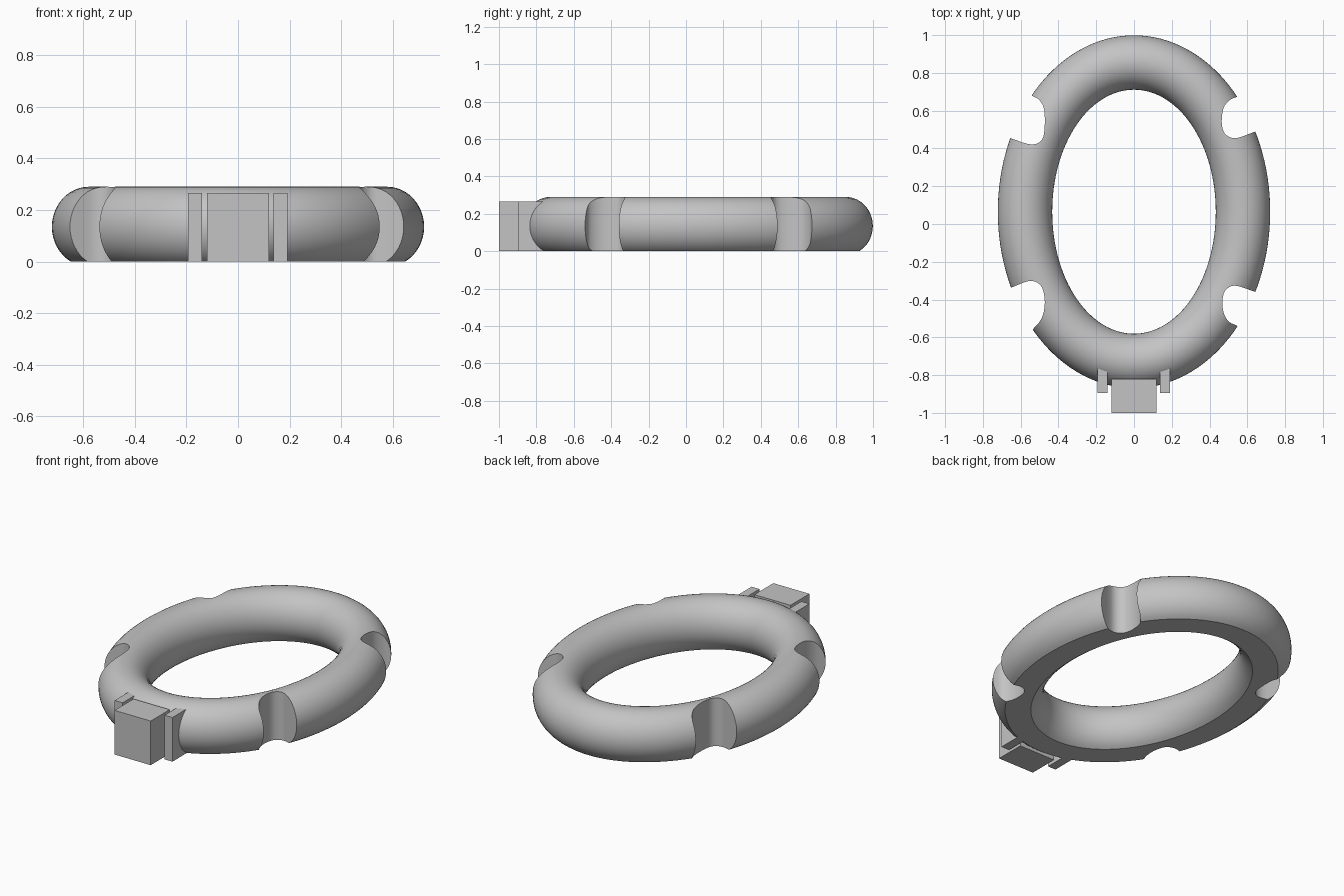
import bpy, bmesh
from math import sin, cos, radians, tau
from mathutils import Vector

if "Cube" in bpy.data.objects:
    bpy.data.objects.remove(bpy.data.objects["Cube"])

GREY = (0.55, 0.55, 0.55, 1)
grey = bpy.data.materials.new("plain grey")
grey.use_nodes = True
grey.diffuse_color = GREY
grey.node_tree.nodes["Principled BSDF"].inputs["Base Color"].default_value = GREY


def finish(name, bm):
    bmesh.ops.recalc_face_normals(bm, faces=bm.faces)
    mesh = bpy.data.meshes.new(name)
    bm.to_mesh(mesh)
    bm.free()
    mesh.materials.append(grey)
    obj = bpy.data.objects.new(name, mesh)
    bpy.context.collection.objects.link(obj)
    return obj


def activate(obj):
    bpy.ops.object.select_all(action='DESELECT')
    obj.select_set(True)
    bpy.context.view_layer.objects.active = obj


def box(name, x0, x1, y0, y1, height):
    bm = bmesh.new()
    bmesh.ops.create_cube(bm, size=1)
    for v in bm.verts:
        v.co = (x0 + (v.co.x + 0.5) * (x1 - x0),
                y0 + (v.co.y + 0.5) * (y1 - y0),
                (v.co.z + 0.5) * height)
    return finish(name, bm)


def oval_ring(segments=128, sides=40):
    """Oval tube whose round section is cut flat at the bottom."""
    section = []
    for i in range(sides + 1):
        a = radians(-60.5 + 301 * i / sides)
        section.append((0.144 * cos(a), max(0, 0.135 + 0.155 * sin(a))))
    bm = bmesh.new()
    loops = []
    for k in range(segments):
        t = tau * k / segments
        loops.append([bm.verts.new(((0.577 + r) * cos(t), 0.065 + (0.79 + r) * sin(t), z))
                      for r, z in section])
    n = len(section)
    for k in range(segments):
        a, b = loops[k], loops[(k + 1) % segments]
        for i in range(n):
            j = (i + 1) % n
            bm.faces.new((a[i], b[i], b[j], a[j]))
    return finish("oval_ring", bm)


def smooth_path(points, steps=8):
    """Catmull-Rom curve through the points."""
    p = [Vector(q) for q in points]
    p = [2 * p[0] - p[1]] + p + [2 * p[-1] - p[-2]]
    out = []
    for a, b, c, d in zip(p, p[1:], p[2:], p[3:]):
        for s in range(steps):
            t = s / steps
            out.append(0.5 * (2 * b + (c - a) * t + (2 * a - 5 * b + 4 * c - d) * t * t
                              + (3 * b - a - 3 * c + d) * t ** 3))
    return out + [p[-2]]


def notch_cutter(points):
    """Upright prism with a rounded inner wall, open to the outside."""
    path = smooth_path(points)
    first = path[0] + (path[0] - path[1]).normalized() * 0.2
    last = path[-1] + (path[-1] - path[-2]).normalized() * 0.2
    bm = bmesh.new()
    face = bm.faces.new([bm.verts.new((q.x, q.y, -0.1)) for q in [first] + path + [last]])
    top = bmesh.ops.extrude_face_region(bm, geom=[face])
    bmesh.ops.translate(bm, vec=(0, 0, 0.6),
                        verts=[g for g in top["geom"] if isinstance(g, bmesh.types.BMVert)])
    cutter = finish("notch_cutter", bm)
    cutter.hide_render = True
    return cutter


# Ring with four rounded notches in its outer wall
ring = oval_ring()
notches = [
    [(0.549, 0.675), (0.505, 0.655), (0.473, 0.61), (0.465, 0.53),
     (0.485, 0.475), (0.54, 0.455), (0.644, 0.49)],
    [(0.549, -0.54), (0.5, -0.515), (0.472, -0.46), (0.47, -0.39),
     (0.49, -0.345), (0.54, -0.327), (0.644, -0.36)],
    [(-0.541, 0.68), (-0.5, 0.655), (-0.475, 0.6), (-0.475, 0.49),
     (-0.495, 0.438), (-0.55, 0.422), (-0.654, 0.454)],
    [(-0.538, -0.56), (-0.495, -0.51), (-0.475, -0.45), (-0.475, -0.38),
     (-0.497, -0.322), (-0.554, -0.302), (-0.654, -0.338)],
]
for points in notches:
    cutter = notch_cutter(points)
    activate(ring)
    cut = ring.modifiers.new("notch", 'BOOLEAN')
    cut.operation = 'DIFFERENCE'
    cut.solver = 'EXACT'
    cut.object = cutter
    bpy.ops.object.modifier_apply(modifier=cut.name)
    bpy.data.objects.remove(cutter)
activate(ring)
bpy.ops.object.shade_smooth_by_angle(angle=radians(35))

# Block on the front, between two thin fins
box("front_block", -0.12, 0.12, -1.0, -0.82, 0.265)
box("right_fin", -0.193, -0.14, -0.895, -0.74, 0.265)
box("left_fin", 0.138, 0.191, -0.895, -0.74, 0.265)
